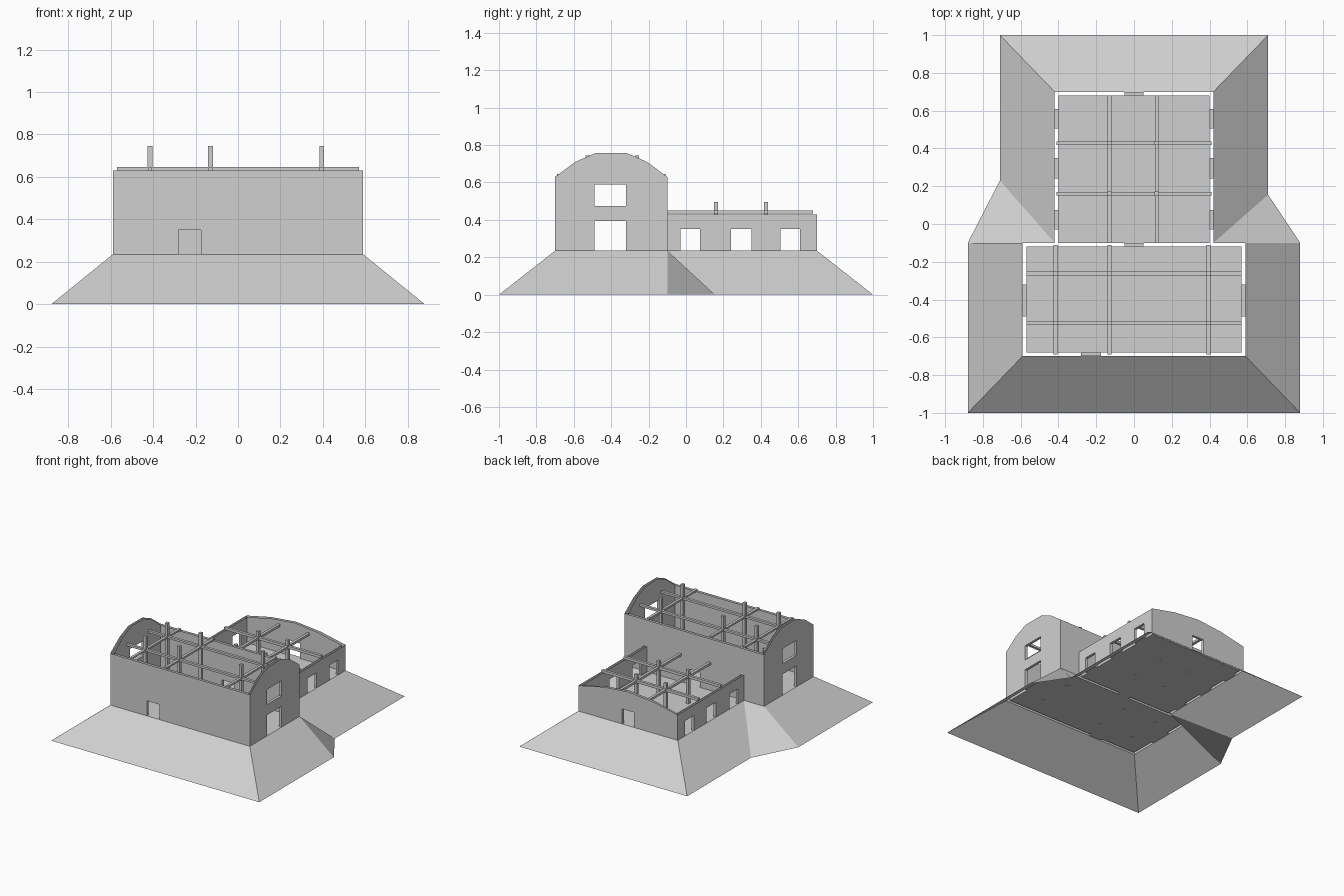
import bpy, bmesh

if "Cube" in bpy.data.objects:
    bpy.data.objects.remove(bpy.data.objects["Cube"])

Z0 = 0.235   # floor level on top of the mound
T = 0.02     # wall thickness (two thin skins with an open top)

grey = bpy.data.materials.new("light grey")
grey.diffuse_color = (0.63, 0.63, 0.63, 1)
grey.use_nodes = True
grey.node_tree.nodes["Principled BSDF"].inputs["Base Color"].default_value = grey.diffuse_color


def make(name, polys):
    """Object from a list of polygons (each a list of points)."""
    bm = bmesh.new()
    for p in polys:
        bm.faces.new([bm.verts.new(v) for v in p])
    bmesh.ops.remove_doubles(bm, verts=bm.verts, dist=1e-5)
    me = bpy.data.meshes.new(name)
    bm.to_mesh(me)
    bm.free()
    me.materials.append(grey)
    ob = bpy.data.objects.new(name, me)
    bpy.context.collection.objects.link(ob)
    return ob


def box(name, x0, x1, y0, y1, z0, z1):
    bpy.ops.mesh.primitive_cube_add(
        size=1, location=((x0 + x1) / 2, (y0 + y1) / 2, (z0 + z1) / 2))
    ob = bpy.context.object
    ob.name = name
    ob.scale = (x1 - x0, y1 - y0, z1 - z0)
    ob.data.materials.append(grey)


def wall(name, axis, pos, inward, a, b, top, openings, cap=(), trim=(T, T)):
    """Two skins with openings (u0, u1, z0, z1), reveals and an optional gable cap."""
    def pt(u, z, d):
        w = pos + inward * d
        return (u, w, z) if axis == 'x' else (w, u, z)

    # counter-clockwise in (u, z) faces -y along x, +x along y
    outward = (axis == 'x') == (inward > 0)
    polys = []

    def add(pts, flip):
        polys.append(pts[::-1] if flip else pts)

    for d, lo, hi in ((0, a, b), (T, a + trim[0], b - trim[1])):
        flip = (not outward) if d == 0 else outward
        us = sorted({lo, hi} | {u for o in openings for u in o[:2]})
        zs = sorted({Z0, top} | {z for o in openings for z in o[2:]})
        for u0, u1 in zip(us, us[1:]):
            for z0, z1 in zip(zs, zs[1:]):
                um, zm = (u0 + u1) / 2, (z0 + z1) / 2
                if any(o[0] < um < o[1] and o[2] < zm < o[3] for o in openings):
                    continue
                add([pt(u0, z0, d), pt(u1, z0, d), pt(u1, z1, d), pt(u0, z1, d)], flip)
        if cap:  # arched top, given as (fraction along wall, height)
            arch = [pt(lo + f * (hi - lo), z, d) for f, z in reversed(cap)]
            add([pt(lo, top, d), pt(hi, top, d)] + arch, flip)
    for u0, u1, z0, z1 in openings:
        ring = [(u0, z0), (u1, z0), (u1, z1), (u0, z1)]
        for p, q in zip(ring, ring[1:] + ring[:1]):
            add([pt(*p, 0), pt(*p, T), pt(*q, T), pt(*q, 0)], not outward)
    make(name, polys)


# sloped mound around both buildings
def mound_side(s, valley):
    polys = [
        [(.59, -.7, Z0), (.88, -1, 0), (.88, -.1, 0), (.59, -.1, Z0)],
        [(.59, -.1, Z0), (.88, -.1, 0), (.71, valley, 0), (.42, -.1, Z0)],
        [(.42, -.1, Z0), (.71, valley, 0), (.71, 1, 0), (.42, .7, Z0)]]
    polys = [[(s * x, y, z) for x, y, z in p] for p in polys]
    return polys if s > 0 else [p[::-1] for p in polys]


make("mound", mound_side(1, .155) + mound_side(-1, .23) + [
    [(-.59, -.7, Z0), (-.88, -1, 0), (.88, -1, 0), (.59, -.7, Z0)],
    [(.42, .7, Z0), (.71, 1, 0), (-.71, 1, 0), (-.42, .7, Z0)]])

# floors
make("front_floor", [[(-.57, -.68, Z0), (.57, -.68, Z0), (.57, -.12, Z0), (-.57, -.12, Z0)]])
make("back_floor", [[(-.4, -.1, Z0), (.4, -.1, Z0), (.4, .68, Z0), (-.4, .68, Z0)]])

# tall front building
wall("front_wall", 'x', -.7, 1, -.59, .59, .63, [(-.28, -.175, Z0, .35)])
wall("middle_wall", 'x', -.1, -1, -.59, .59, .63, [(-.05, .05, Z0, .35)])
arch = [(.18, .71), (.36, .757), (.64, .757), (.82, .71)]
for side, s in (("left", -1), ("right", 1)):
    wall(side + "_gable", 'y', s * .59, -s, -.7, -.1, .63,
         [(-.49, -.32, Z0, .395), (-.49, -.32, .475, .59)], arch)

# low back building
low = [(u0, u1, Z0, .35) for u0, u1 in ((-.03, .075), (.24, .35), (.505, .61))]
for side, s in (("left", -1), ("right", 1)):
    wall(side + "_low_wall", 'y', s * .42, -s, -.1, .7, .43, low, trim=(0, T))
wall("back_gable", 'x', .7, -1, -.42, .42, .43, [(-.05, .05, Z0, .35)],
     [(.25, .475), (.5, .495), (.75, .475)])


# roof frame: crossing beams with posts at the joints
def frame(name, xs, ys, xr, yr, z0, z1, post_top):
    for y in ys:
        box(name + "_long_beam", *xr, y - .01, y + .01, z0, z1)
    for x in xs:
        box(name + "_cross_beam", x - .01, x + .01, *yr, z0 + .001, z1 - .001)
        for y in ys:
            box(name + "_post", x - .011, x + .011, y - .011, y + .011, Z0 - .001, post_top)


frame("front", (-.415, -.13, .395), (-.525, -.262), (-.57, .57), (-.69, -.11), .63, .646, .745)
frame("back", (-.13, .12), (.16, .428), (-.41, .41), (-.1, .68), .432, .452, .495)
